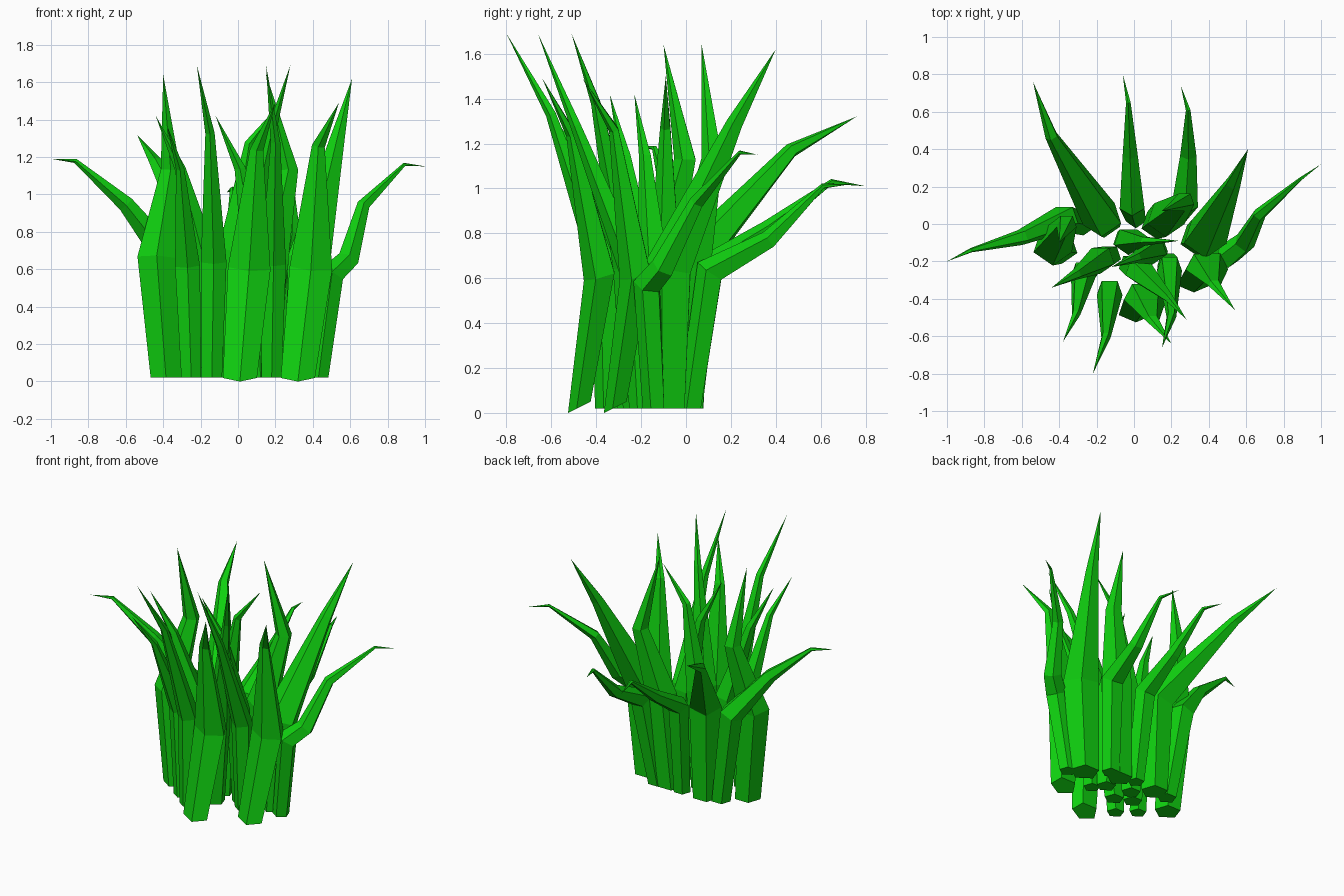
import bpy
import bmesh
from math import cos, sin, pi
from mathutils import Vector

default_cube = bpy.data.objects.get("Cube")
if default_cube:
    bpy.data.objects.remove(default_cube)

# One flat green for the whole tuft
GREEN = (0.005, 0.64, 0.005, 1)
grass_green = bpy.data.materials.new("grass_green")
grass_green.use_nodes = True
grass_green.diffuse_color = GREEN
for node in grass_green.node_tree.nodes:
    if node.type == "BSDF_PRINCIPLED":
        node.inputs["Base Color"].default_value = GREEN

SIDES = 5
UP = Vector((0, 0, 1))


def ring(bm, centre, direction, radius, flatness):
    """Flattened pentagon of vertices facing along the blade, one corner to the front."""
    rotation = UP.rotation_difference(direction)
    verts = []
    for side in range(SIDES):
        angle = 2 * pi * side / SIDES - pi / 2
        offset = Vector((radius * cos(angle), radius * flatness * sin(angle), 0))
        verts.append(bm.verts.new(centre + rotation @ offset))
    return verts


def blade(name, foot, fold, *rest, width=0.1, flatness=0.95, tilt=0.0, ground=0.02):
    """Upright stalk from foot to fold, then a tapering leaf through the joints to a tip."""
    path = [Vector((*foot, ground)), Vector(fold)] + [Vector(p) for p in rest]
    last = len(path) - 1
    # Stalk widens up to the fold, then narrows with the remaining length
    lengths = [(b - a).length for a, b in zip(path[1:], path[2:])]
    radii = [width * 0.8, width]
    for i in range(2, last):
        radii.append(width * sum(lengths[i - 1:]) / sum(lengths))
    bm = bmesh.new()
    rings = []
    for i in range(last):
        if i == 0:
            direction = Vector((0, -tilt, 1))
        else:
            before = (path[i] - path[i - 1]).normalized()
            after = (path[i + 1] - path[i]).normalized()
            direction = before + after
            if i == 1:
                direction.y -= tilt
        rings.append(ring(bm, path[i], direction, radii[i], flatness))
    bm.faces.new(rings[0][::-1])
    for low, high in zip(rings, rings[1:]):
        for k in range(SIDES):
            n = (k + 1) % SIDES
            bm.faces.new((low[k], low[n], high[n], high[k]))
    tip = bm.verts.new(path[-1])
    for k in range(SIDES):
        bm.faces.new((rings[-1][k], rings[-1][(k + 1) % SIDES], tip))
    bmesh.ops.recalc_face_normals(bm, faces=bm.faces)
    mesh = bpy.data.meshes.new(name)
    bm.to_mesh(mesh)
    bm.free()
    mesh.materials.append(grass_green)
    bpy.context.collection.objects.link(bpy.data.objects.new(name, mesh))


# Front blades, leaning forward
blade("front_tall_blade", (-.14, -.35), (-.13, -.36, .64), (-.15, -.6, 1.33),
      (-.22, -.8, 1.69), width=.072)
blade("front_centre_blade", (.01, -.47), (.06, -.38, .61), (.1, -.51, 1.24),
      (.2, -.64, 1.49), width=.12, flatness=.65, tilt=.5, ground=.027)
blade("front_left_blade", (.32, -.31), (.39, -.22, .61), (.43, -.32, 1.26),
      (.54, -.46, 1.49), width=.12, flatness=.65, tilt=.5, ground=.027)
blade("front_right_blade", (-.25, -.26), (-.27, -.26, .62), (-.31, -.48, 1.14),
      (-.38, -.63, 1.37), width=.07)
blade("inner_front_left_blade", (.18, -.2), (.19, -.23, .63), (.2, -.49, 1.28),
      (.15, -.66, 1.69), width=.07)
blade("inner_front_blade", (-.02, -.22), (.03, -.25, .65), (.19, -.4, 1.38),
      (.28, -.51, 1.69), width=.08)

# Middle blades, nearly upright or crossing sideways
blade("middle_right_blade", (-.13, -.17), (-.18, -.19, .65), (-.31, -.27, 1.14),
      (-.44, -.34, 1.42), width=.08)
blade("middle_left_blade", (.12, -.13), (.1, -.14, .65), (.01, -.18, 1.14),
      (-.12, -.23, 1.42), width=.08)
blade("middle_crossing_blade", (-.05, -.09), (-.03, -.09, .7), (.06, -.09, 1.27),
      (.24, -.09, 1.5), width=.08)

# Side blades
blade("right_upright_blade", (-.385, -.13), (-.435, -.12, .66), (-.36, 0, 1.13),
      (-.4, -.1, 1.64), width=.108)
blade("right_drooping_blade", (-.27, 0), (-.37, .03, .66), (-.6, -.07, .95),
      (-.87, -.14, 1.18), (-1, -.2, 1.19), width=.08)
blade("left_tall_blade", (.34, -.08), (.38, -.07, .65), (.53, .22, 1.29),
      (.61, .4, 1.62), width=.12)
blade("left_drooping_blade", (.43, -.14), (.5, -.17, .57), (.59, -.1, .65),
      (.67, .05, .94), (.89, .24, 1.16), (1, .32, 1.15), width=.07)

# Back blades, leaning backward
blade("back_upright_blade", (.12, 0), (.17, .03, .66), (.27, .12, 1.13),
      (.15, .07, 1.64), width=.105)
blade("back_right_blade", (-.16, .01), (-.17, .03, .68), (-.44, .47, 1.17),
      (-.54, .76, 1.32), width=.11)
blade("back_centre_drooping_blade", (.01, .03), (-.01, .1, .65), (-.02, .37, .82),
      (-.03, .65, 1.03), (-.06, .8, 1.01), width=.07)
blade("back_left_drooping_blade", (.21, .02), (.27, .11, .63), (.29, .37, .77),
      (.29, .61, 1.01), (.25, .74, 1.02), width=.075)
